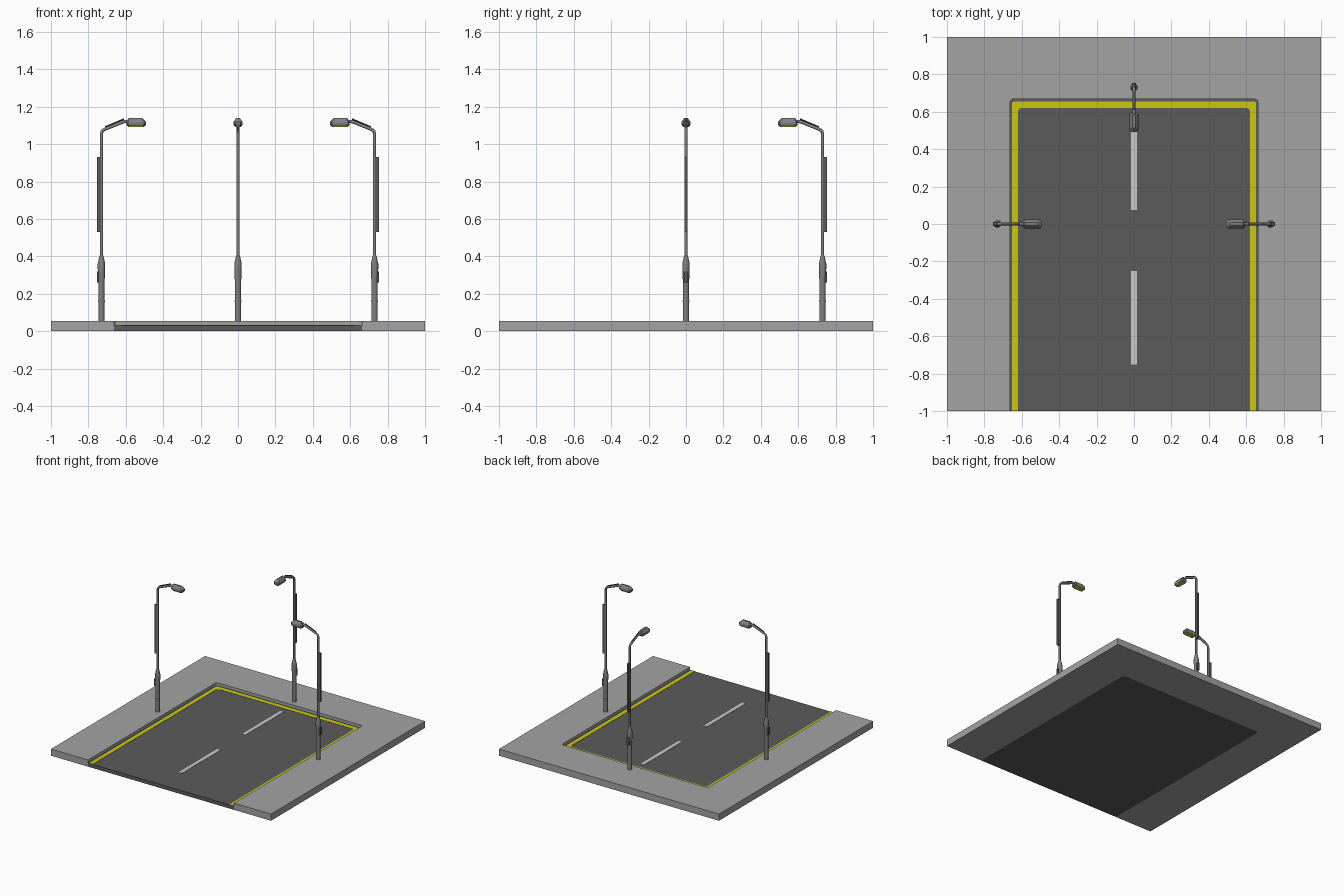
import bpy, bmesh, math
from mathutils import Vector, Matrix

if "Cube" in bpy.data.objects:
    bpy.data.objects.remove(bpy.data.objects["Cube"])


def material(name, r, g, b):
    m = bpy.data.materials.new(name)
    m.diffuse_color = (r, g, b, 1)
    m.use_nodes = True
    m.node_tree.nodes["Principled BSDF"].inputs["Base Color"].default_value = m.diffuse_color
    return m


PAVING = material("paving_grey", 0.37, 0.37, 0.37)
ASPHALT = material("asphalt", 0.105, 0.105, 0.105)
YELLOW = material("line_yellow", 0.60, 0.58, 0.005)
WHITE = material("line_white", 0.60, 0.60, 0.60)
METAL = material("lamp_metal", 0.22, 0.22, 0.22)
DARK = material("lamp_dark_metal", 0.10, 0.10, 0.10)
GLOW = material("lamp_glass", 0.60, 0.56, 0.04)


def finish(bm, name, mats):
    bmesh.ops.recalc_face_normals(bm, faces=bm.faces)
    me = bpy.data.meshes.new(name)
    bm.to_mesh(me)
    bm.free()
    for m in mats:
        me.materials.append(m)
    ob = bpy.data.objects.new(name, me)
    bpy.context.collection.objects.link(ob)
    return ob


def bridge(bm, rings):
    """Close a stack of equal point rings into a capped solid."""
    rings = [[bm.verts.new(p) for p in ring] for ring in rings]
    n = len(rings[0])
    for a, b in zip(rings, rings[1:]):
        for i in range(n):
            j = (i + 1) % n
            bm.faces.new((a[i], a[j], b[j], b[i]))
    bm.faces.new(rings[0][::-1])
    bm.faces.new(rings[-1])


def solid(name, rings, mat):
    bm = bmesh.new()
    bridge(bm, rings)
    return finish(bm, name, [mat])


def prism(name, outline, z0, z1, mat):
    return solid(name, [[(x, y, z) for x, y in outline] for z in (z0, z1)], mat)


def box(name, x0, x1, y0, y1, z0, z1, mat):
    return prism(name, [(x0, y0), (x1, y0), (x1, y1), (x0, y1)], z0, z1, mat)


def u_path(hw, yb, r, steps=5):
    """Open path up the left side, across the back and down the right."""
    left = [(-hw, -1.0)]
    for i in range(steps + 1):
        a = math.pi - i / steps * math.pi / 2
        left.append((-hw + r + r * math.cos(a), yb - r + r * math.sin(a)))
    return left + [(-x, y) for x, y in reversed(left)]


def lathe(name, profile, n, mat):
    rings = [[(r * math.cos(2 * math.pi * i / n), r * math.sin(2 * math.pi * i / n), z)
              for i in range(n)] for r, z in profile]
    return solid(name, rings, mat)


def tube(name, path, r, n, mat):
    """Round tube along a path in the xz plane."""
    pts = [Vector((x, 0, z)) for x, z in path]
    rings = []
    for i, p in enumerate(pts):
        t = (pts[min(i + 1, len(pts) - 1)] - pts[max(i - 1, 0)]).normalized()
        side = Vector((0, 1, 0))
        up = t.cross(side)
        rings.append([p + r * (math.cos(2 * math.pi * k / n) * side
                               + math.sin(2 * math.pi * k / n) * up) for k in range(n)])
    return solid(name, rings, mat)


def rounded_rect(x0, x1, hw, c, z):
    """Rectangle with clipped corners, at height z."""
    return [(x0 + c, -hw, z), (x1 - c, -hw, z), (x1, -hw + c, z), (x1, hw - c, z),
            (x1 - c, hw, z), (x0 + c, hw, z), (x0, hw - c, z), (x0, -hw + c, z)]


# Ground: raised pavement around a sunken road
TOP, ROAD = 0.055, 0.03
prism("pavement", [(-1, -1), (-1, 1), (1, 1), (1, -1)] + u_path(0.663, 0.668, 0.02)[::-1],
      0, TOP, PAVING)
prism("road", u_path(0.663, 0.668, 0.02), 0, ROAD, ASPHALT)

# Painted markings
prism("yellow_edge_line", u_path(0.653, 0.656, 0.012) + u_path(0.62, 0.62, 0.02)[::-1],
      ROAD - 0.001, ROAD + 0.002, YELLOW)
for y0, y1 in ((-0.75, -0.25), (0.075, 0.57)):
    box("centre_dash", -0.015, 0.015, y0, y1, ROAD - 0.001, ROAD + 0.002, WHITE)

# One street lamp, standing at the origin and reaching along +x
lamp = [
    lathe("lamp_base", [(0.017, TOP), (0.017, 0.27), (0.020, 0.335), (0.020, 0.36),
                        (0.010, 0.405)], 12, METAL),
    lathe("lamp_collar", [(0.0185, 0.155), (0.0185, 0.165)], 12, METAL),
    tube("lamp_pole", [(0, 0.39), (0, 1.055), (0.003, 1.068), (0.014, 1.078),
                       (0.125, 1.122), (0.15, 1.122)], 0.0085, 12, METAL),
    tube("arm_brace", [(0.02, 1.092), (0.12, 1.134)], 0.004, 8, DARK),
    box("access_door", -0.025, -0.014, -0.010, 0.010, 0.26, 0.32, DARK),
    box("pole_strip", -0.024, -0.002, -0.0075, 0.0075, 0.53, 0.93, DARK),
    solid("lamp_head", [rounded_rect(0.137, 0.234, 0.020, 0.008, 1.098),
                        rounded_rect(0.133, 0.238, 0.024, 0.010, 1.104),
                        rounded_rect(0.133, 0.238, 0.024, 0.010, 1.119),
                        rounded_rect(0.143, 0.222, 0.013, 0.006, 1.135),
                        rounded_rect(0.147, 0.216, 0.007, 0.003, 1.141)], METAL),
    solid("lamp_glass", [rounded_rect(0.145, 0.227, 0.015, 0.006, 1.091),
                         rounded_rect(0.141, 0.231, 0.018, 0.007, 1.099)], GLOW),
]

# Smooth the round parts, keeping edges sharp
bpy.ops.object.select_all(action="DESELECT")
for ob in (lamp[0], lamp[1], lamp[2], lamp[3]):
    ob.select_set(True)
bpy.context.view_layer.objects.active = lamp[0]
bpy.ops.object.shade_smooth_by_angle(angle=math.radians(35))

# Left, right and back lamps all face the road
spots = [((-0.73, 0, 0), 0), ((0.73, 0, 0), math.pi), ((0, 0.73, 0), -math.pi / 2)]
for k, (pos, turn) in enumerate(spots):
    for ob in lamp:
        part = ob if k == 0 else ob.copy()
        if k:
            bpy.context.collection.objects.link(part)
        part.matrix_world = Matrix.Translation(pos) @ Matrix.Rotation(turn, 4, "Z")
